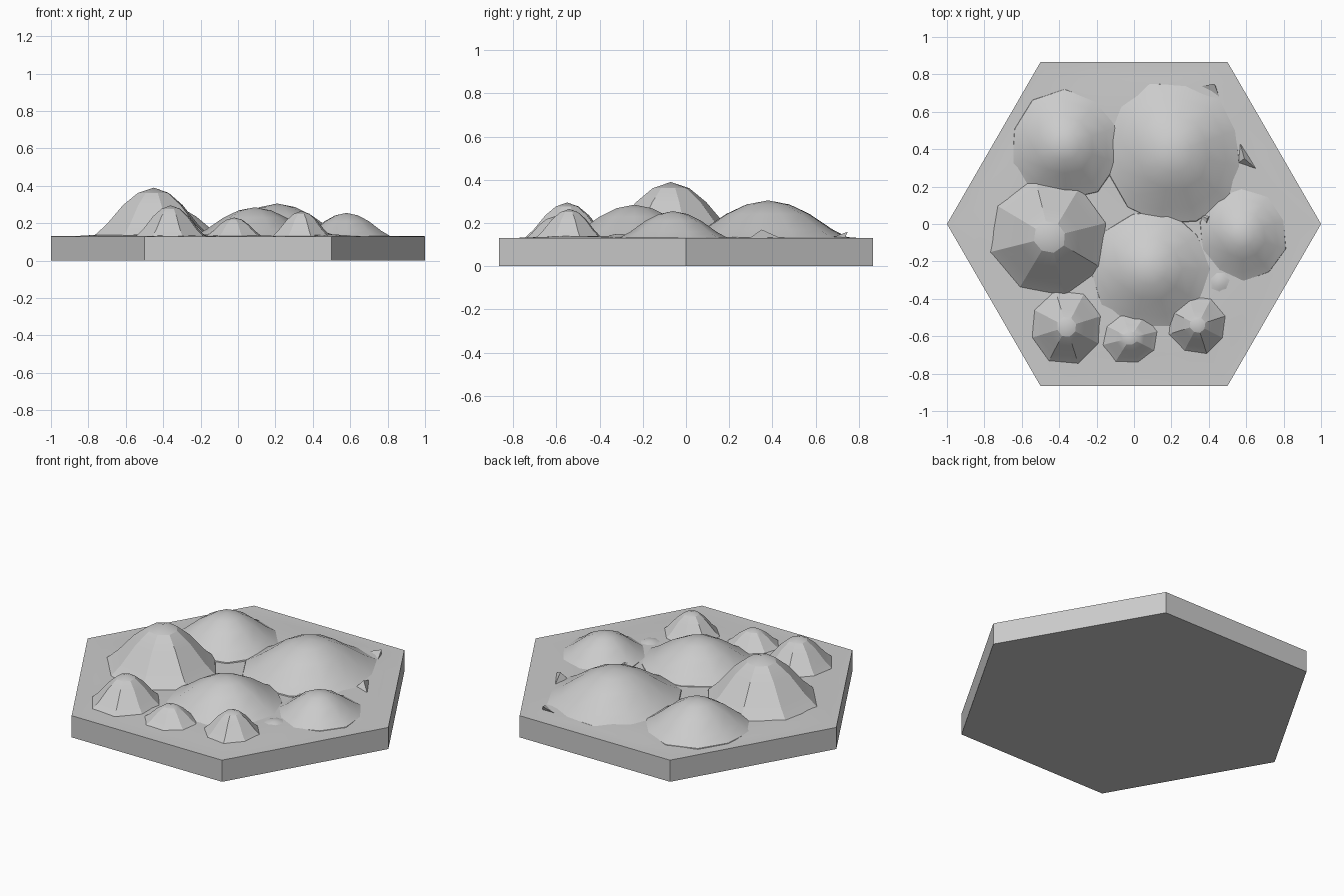
import bpy, bmesh, math, random
from mathutils import Vector

random.seed(4)
cube = bpy.data.objects.get("Cube")
if cube:
    bpy.data.objects.remove(cube)

stone = bpy.data.materials.new("stone_grey")
stone.use_nodes = True
GREY = (0.6, 0.6, 0.6, 1)
stone.diffuse_color = GREY
stone.node_tree.nodes["Principled BSDF"].inputs["Base Color"].default_value = GREY

TOP = 0.13


def finish(bm, name, angle):
    bmesh.ops.recalc_face_normals(bm, faces=bm.faces)
    mesh = bpy.data.meshes.new(name)
    bm.to_mesh(mesh)
    bm.free()
    mesh.materials.append(stone)
    obj = bpy.data.objects.new(name, mesh)
    bpy.context.collection.objects.link(obj)
    bpy.ops.object.select_all(action='DESELECT')
    obj.select_set(True)
    bpy.context.view_layer.objects.active = obj
    bpy.ops.object.shade_smooth_by_angle(angle=math.radians(angle))
    return obj


def skin(bm, rings):
    """Join rings of equal length with quads."""
    for a, b in zip(rings, rings[1:]):
        n = len(a)
        for i in range(n):
            j = (i + 1) % n
            bm.faces.new((a[i], a[j], b[j], b[i]))


def fan(bm, ring, tip):
    for i in range(len(ring)):
        bm.faces.new((ring[i], ring[(i + 1) % len(ring)], tip))


# Hexagonal tile with a gently uneven top
def build_tile():
    bm = bmesh.new()
    corners = [Vector((math.cos(a), math.sin(a), 0))
               for a in (math.tau * i / 6 for i in range(6))]
    steps = 4
    outline = [corners[i].lerp(corners[(i + 1) % 6], k / steps)
               for i in range(6) for k in range(steps)]
    rings = []
    for scale, z, wobble in ((1, 0, 0), (1, TOP, 0), (0.9, TOP, 0.002),
                             (0.8, TOP + 0.006, 0.005), (0.6, TOP + 0.004, 0.006),
                             (0.3, TOP, 0.004)):
        rings.append([bm.verts.new((p.x * scale, p.y * scale,
                                    z + random.uniform(-wobble, wobble)))
                      for p in outline])
    skin(bm, rings)
    bm.faces.new(rings[0])
    fan(bm, rings[-1], bm.verts.new((0, 0, TOP)))
    finish(bm, "hex_tile", 30)


# Rounded hill: an irregular bell profile turned around its summit
PROFILE = ((1.04, -0.15), (1, 0.02), (0.8, 0.24), (0.52, 0.64), (0.27, 0.89))


def build_hill(name, x, y, rx, ry, peak, sides, angle):
    bm = bmesh.new()
    height = peak - TOP
    turn = random.uniform(0, 0.5)
    edge = [random.uniform(0.98, 1.06) for _ in range(sides)]
    rings = []
    for r, h in PROFILE:
        ring = []
        for i in range(sides):
            a = math.tau * i / sides + turn
            s = r * edge[i]
            ring.append(bm.verts.new((x + rx * s * math.cos(a),
                                      y + ry * s * math.sin(a), TOP + height * h)))
        rings.append(ring)
    skin(bm, rings)
    fan(bm, rings[-1], bm.verts.new((x, y, peak)))
    bm.faces.new(rings[0])
    finish(bm, name, angle)


# Small broken rock standing on the tile
def build_shard(name, points, tip):
    bm = bmesh.new()
    ring = [bm.verts.new((px, py, TOP - 0.01)) for px, py in points]
    fan(bm, ring, bm.verts.new(tip))
    bm.faces.new(ring)
    finish(bm, name, 10)


build_tile()

for hill in (
    ("tall_hill", -0.45, -0.07, 0.31, 0.31, 0.39, 8, 20),
    ("back_right_hill", -0.37, 0.42, 0.28, 0.29, 0.295, 10, 35),
    ("back_left_hill", 0.21, 0.38, 0.36, 0.37, 0.305, 12, 35),
    ("middle_hill", 0.09, -0.24, 0.31, 0.31, 0.285, 10, 35),
    ("left_hill", 0.58, -0.06, 0.23, 0.24, 0.255, 10, 35),
    ("front_right_hill", -0.36, -0.55, 0.195, 0.195, 0.295, 8, 20),
    ("front_middle_hill", -0.02, -0.61, 0.15, 0.135, 0.23, 8, 20),
    ("front_left_hill", 0.34, -0.54, 0.155, 0.155, 0.265, 8, 20),
    ("low_mound", 0.46, -0.31, 0.07, 0.08, 0.15, 7, 35),
):
    build_hill(*hill)

build_shard("back_shard", ((0.32, 0.73), (0.44, 0.73), (0.47, 0.64)), (0.43, 0.75, 0.16))
build_shard("side_shard", ((0.56, 0.46), (0.55, 0.32), (0.67, 0.28)), (0.59, 0.35, 0.17))
build_shard("inner_shard", ((0.35, 0.05), (0.38, -0.1), (0.43, 0.06)), (0.39, 0.03, 0.16))
